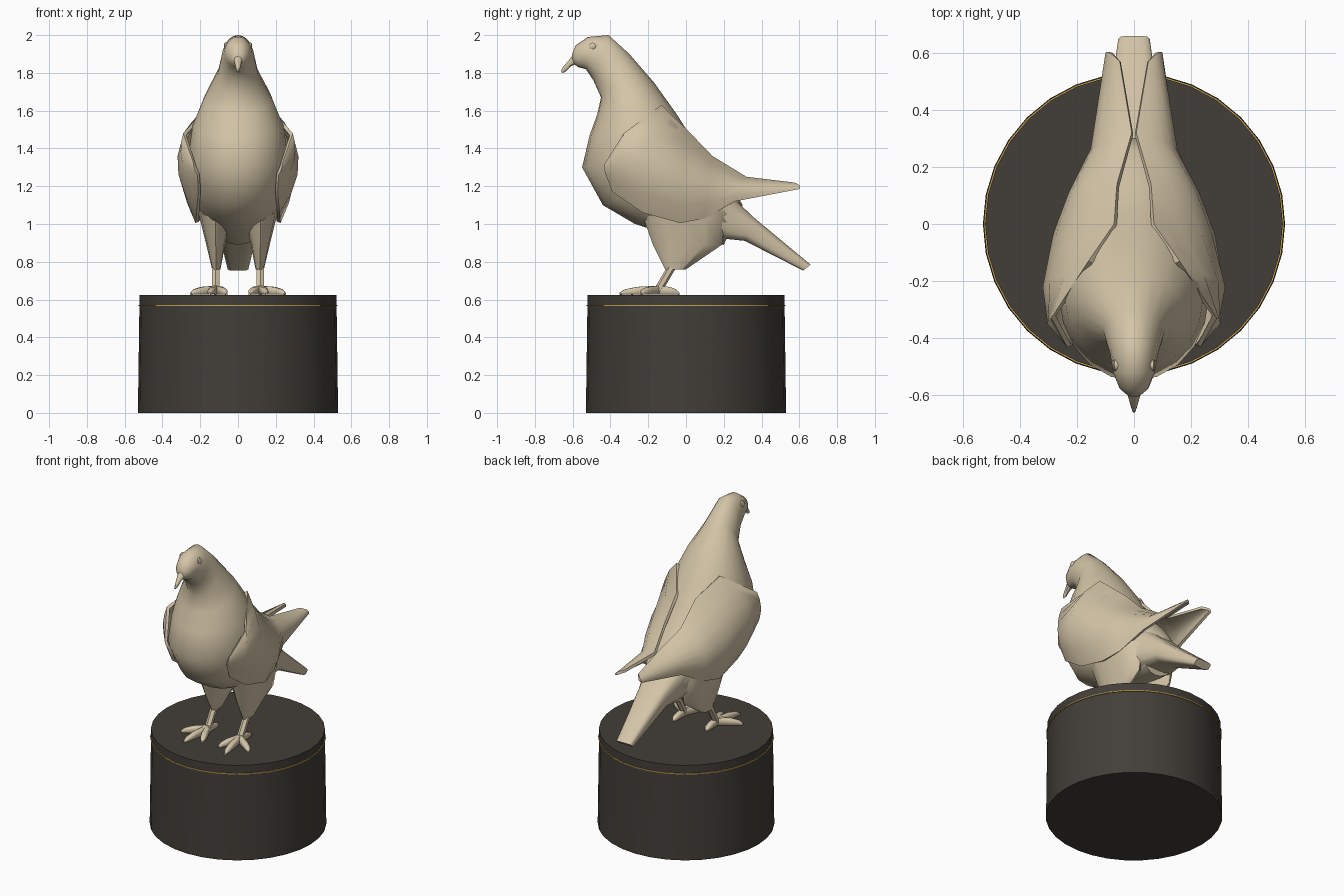
import bpy, bmesh, math
from mathutils import Vector as V

if "Cube" in bpy.data.objects:
    bpy.data.objects.remove(bpy.data.objects["Cube"])


def material(name, rgb):
    m = bpy.data.materials.new(name)
    m.diffuse_color = (*rgb, 1)
    m.use_nodes = True
    m.node_tree.nodes["Principled BSDF"].inputs["Base Color"].default_value = m.diffuse_color
    return m


TAN = material("warm tan", (0.66, 0.56, 0.39))
DARK = material("dark brown grey", (0.055, 0.048, 0.04))
GOLD = material("gold", (0.6, 0.38, 0.08))


def finish(name, bm, mat, angle=45):
    bmesh.ops.recalc_face_normals(bm, faces=bm.faces)
    me = bpy.data.meshes.new(name)
    bm.to_mesh(me)
    bm.free()
    me.materials.append(mat)
    me.polygons.foreach_set("use_smooth", [True] * len(me.polygons))
    me.set_sharp_from_angle(angle=math.radians(angle))
    ob = bpy.data.objects.new(name, me)
    bpy.context.collection.objects.link(ob)
    return ob


def loft(name, rings, sides, mat=TAN, power=1.0, angle=45):
    """Skin rings given as (low point, high point, sideways half-width vector)."""
    bm = bmesh.new()
    loops = []
    for a, b, w in rings:
        a, b, w = V(a), V(b), V(w)
        loop = []
        for i in range(sides):
            t = 2 * math.pi * (i + (0.5 if power < 1 else 0)) / sides
            c, s = math.cos(t), math.sin(t)
            c = math.copysign(abs(c) ** power, c)
            s = math.copysign(abs(s) ** power, s)
            loop.append(bm.verts.new((a + b) / 2 + (a - b) / 2 * c + w * s))
        loops.append(loop)
    for p, q in zip(loops, loops[1:]):
        for i in range(sides):
            j = (i + 1) % sides
            bm.faces.new((p[i], p[j], q[j], q[i]))
    bm.faces.new(loops[0])
    bm.faces.new(loops[-1])
    return finish(name, bm, mat, angle)


def spine(rows):
    # rows: low y, low z, high y, high z, half width
    return [((0, a, b), (0, c, d), (w, 0, 0)) for a, b, c, d, w in rows]


def disc_stack(name, rows, mat):
    # rows: radius, height
    return loft(name, [((0, -r, z), (0, r, z), (r, 0, 0)) for r, z in rows], 32, mat, angle=30)


# pedestal with a thin inlaid band
disc_stack("pedestal", [(0.53, 0), (0.522, 0.567), (0.522, 0.625)], DARK)
disc_stack("pedestal_band", [(0.527, 0.566), (0.527, 0.572)], GOLD)

# head, neck and body in one skin
loft("body", spine([
    (-0.597, 1.85, -0.605, 1.895, 0.022),
    (-0.57, 1.83, -0.585, 1.945, 0.05),
    (-0.53, 1.82, -0.52, 1.99, 0.072),
    (-0.49, 1.76, -0.41, 2.00, 0.085),
    (-0.45, 1.67, -0.30, 1.90, 0.108),
    (-0.47, 1.58, -0.17, 1.75, 0.18),
    (-0.51, 1.47, -0.045, 1.575, 0.24),
    (-0.55, 1.30, 0.04, 1.44, 0.262),
    (-0.44, 1.10, 0.12, 1.33, 0.255),
    (-0.27, 1.00, 0.20, 1.25, 0.225),
    (-0.05, 0.93, 0.26, 1.17, 0.18),
    (0.20, 0.89, 0.30, 1.10, 0.12)]), 20, angle=70)

# tail
loft("tail", spine([
    (0.10, 0.93, 0.20, 1.19, 0.16),
    (0.31, 0.91, 0.36, 1.035, 0.10),
    (0.62, 0.753, 0.66, 0.785, 0.056)]), 12, power=0.5)

# beak with a drooping tip
loft("beak", spine([
    (-0.585, 1.845, -0.595, 1.90, 0.025),
    (-0.61, 1.835, -0.622, 1.865, 0.018),
    (-0.638, 1.805, -0.65, 1.832, 0.01),
    (-0.657, 1.80, -0.662, 1.81, 0.004)]), 8)

# wing stations: top edge, outermost point, bottom edge
WING = [
    ((0.235, -0.43, 1.32), (0.23, -0.432, 1.29), (0.215, -0.425, 1.26)),
    ((0.29, -0.33, 1.48), (0.295, -0.36, 1.33), (0.21, -0.39, 1.17)),
    ((0.16, -0.13, 1.63), (0.32, -0.22, 1.36), (0.22, -0.23, 1.06)),
    ((0.07, 0.0, 1.505), (0.272, -0.03, 1.29), (0.225, -0.03, 1.005)),
    ((0.06, 0.14, 1.36), (0.215, 0.12, 1.23), (0.195, 0.10, 1.03)),
    ((0.008, 0.32, 1.25), (0.125, 0.28, 1.21), (0.15, 0.26, 1.12)),
    ((0.05, 0.57, 1.22), (0.085, 0.60, 1.205), (0.10, 0.60, 1.185)),
]
TOES = [(0.25, -0.24), (0.15, -0.35), (0.06, -0.29), (0.12, -0.035)]

for side, s in (("right", 1), ("left", -1)):
    # folded wing: curved sheet with thickness
    bm = bmesh.new()
    grid = []
    for a, m, b in WING:
        row = []
        for k in range(7):
            t = k / 6
            p = V(a) * (2 * t - 1) * (t - 1) + V(m) * 4 * t * (1 - t) + V(b) * t * (2 * t - 1)
            row.append(bm.verts.new((p.x * s, p.y, p.z)))
        grid.append(row)
    for p, q in zip(grid, grid[1:]):
        for k in range(6):
            f = (p[k], q[k], q[k + 1], p[k + 1])
            bm.faces.new(f if s < 0 else f[::-1])
    bmesh.ops.recalc_face_normals(bm, faces=bm.faces)
    if sum(f.normal.x * s for f in bm.faces) < 0:
        bmesh.ops.reverse_faces(bm, faces=bm.faces)
    bmesh.ops.solidify(bm, geom=bm.faces[:], thickness=0.018)
    finish(side + "_wing", bm, TAN, 50)

    # feathered thigh: z, front y, back y, centre x, half width
    loft(side + "_thigh", [((x * s, f, z), (x * s, b, z), (w, 0, 0)) for z, f, b, x, w in (
        (1.12, -0.26, 0.20, 0.12, 0.10),
        (1.03, -0.225, 0.21, 0.118, 0.085),
        (0.89, -0.175, 0.19, 0.118, 0.05),
        (0.76, -0.11, 0.0, 0.115, 0.022))], 12)

    # shank
    x = 0.118 * s
    loft(side + "_leg", [
        ((x, -0.09, 0.79), (x, -0.04, 0.79), (0.022, 0, 0)),
        ((x, -0.175, 0.645), (x, -0.125, 0.645), (0.022, 0, 0))], 6)

    # toes fan out from the ankle
    root = V((x, -0.15, 0))
    for n, (tx, ty) in enumerate(TOES):
        tip = V((tx * s, ty, 0))
        d = tip - root
        w = V((-d.y, d.x, 0)).normalized()
        rings = []
        for t, hw, top in ((-0.05, 0.018, 0.675), (0.55, 0.02, 0.668), (0.85, 0.016, 0.655), (1, 0.006, 0.638)):
            p = root + d * t
            rings.append((p + V((0, 0, 0.625)), p + V((0, 0, top)), w * hw))
        loft(f"{side}_toe_{n + 1}", rings, 8, power=0.6)

    # eye
    loft(side + "_eye", [((e * s, -0.495, 1.94 - r), (e * s, -0.495, 1.94 + r), (0, r, 0))
                         for e, r in ((0.04, 0.02), (0.069, 0.02), (0.074, 0.013))], 12)
